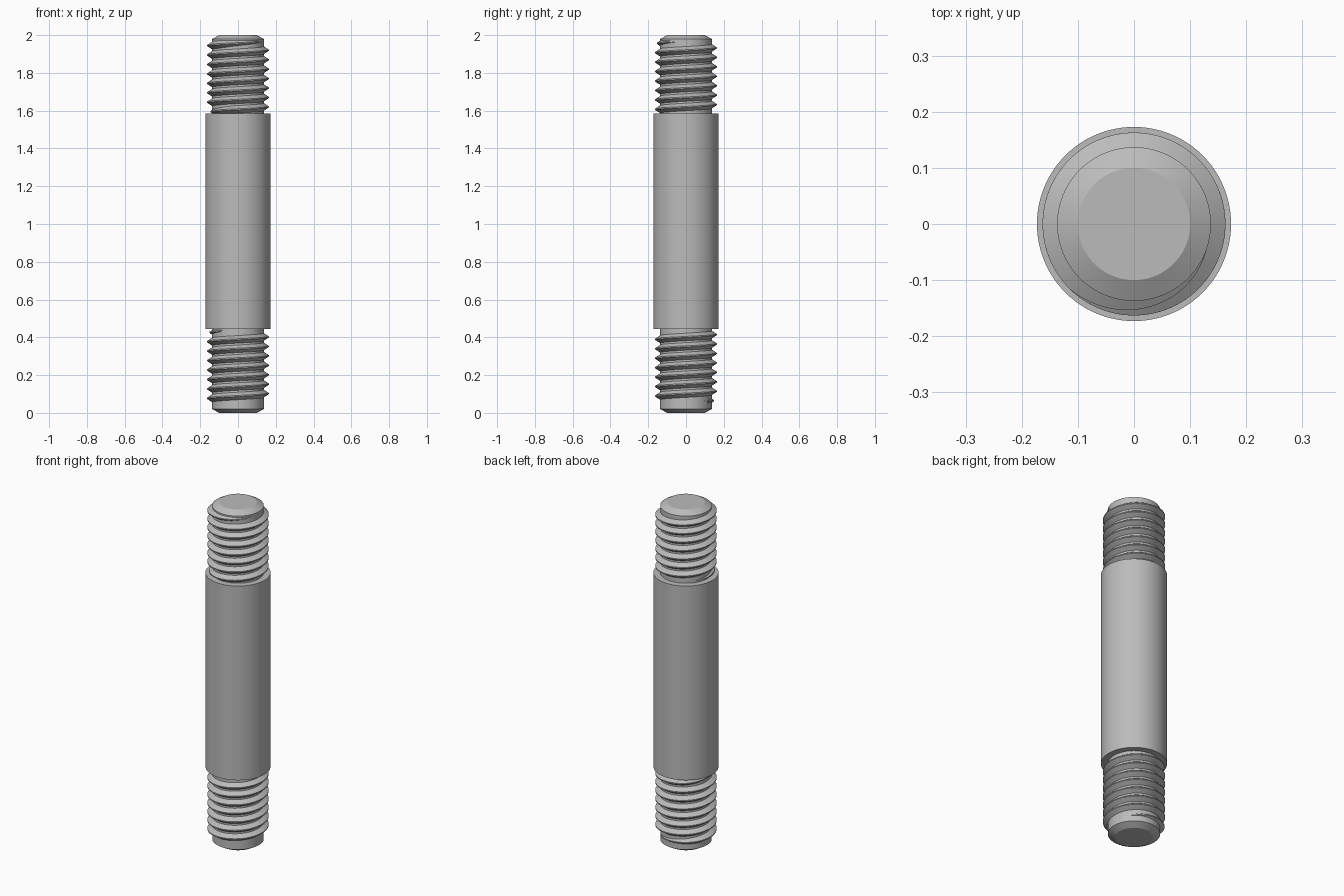
import bpy, bmesh, math

cube = bpy.data.objects.get("Cube")
if cube:
    bpy.data.objects.remove(cube, do_unlink=True)

CORE, CREST, BODY = 0.137, 0.163, 0.173
PITCH, TURNS, SIDES = 0.05, 7.54, 96

steel = bpy.data.materials.new("steel grey")
steel.use_nodes = True
GREY = (0.5, 0.5, 0.5, 1)
steel.diffuse_color = GREY
steel.node_tree.nodes["Principled BSDF"].inputs["Base Color"].default_value = GREY


def finish(name, bm):
    """Turn a bmesh into a smooth-shaded steel object."""
    bmesh.ops.recalc_face_normals(bm, faces=bm.faces)
    mesh = bpy.data.meshes.new(name)
    bm.to_mesh(mesh)
    bm.free()
    mesh.materials.append(steel)
    ob = bpy.data.objects.new(name, mesh)
    bpy.context.collection.objects.link(ob)
    bpy.ops.object.select_all(action='DESELECT')
    ob.select_set(True)
    bpy.context.view_layer.objects.active = ob
    bpy.ops.object.shade_smooth_by_angle(angle=math.radians(25))


def bridge(bm, rings):
    """Skin a series of closed rings and cap both ends."""
    for a, b in zip(rings, rings[1:]):
        for i in range(len(a)):
            j = (i + 1) % len(a)
            bm.faces.new((a[i], a[j], b[j], b[i]))
    bm.faces.new(rings[0])
    bm.faces.new(rings[-1])


def lathe(name, profile):
    bm = bmesh.new()
    angles = [math.tau * i / SIDES for i in range(SIDES)]
    bridge(bm, [[bm.verts.new((r * math.cos(a), r * math.sin(a), z)) for a in angles]
                for r, z in profile])
    finish(name, bm)


def thread(name, start_z, start_angle):
    """Right-handed ridge that fades into the core at both ends."""
    bm = bmesh.new()
    steps = int(TURNS * SIDES)
    fade = 115 / 360
    rings = []
    for i in range(steps + 1):
        turn = TURNS * i / steps
        rise = min(1, turn / fade, (TURNS - turn) / fade)
        a = math.radians(start_angle) + math.tau * turn
        z = start_z + PITCH * turn
        tip = CORE + (CREST - CORE) * rise
        half = 0.003 + 0.017 * rise
        section = ((CORE - 0.004, -half), (CORE, -half), (tip, -0.003),
                   (tip, 0.003), (CORE, half), (CORE - 0.004, half))
        rings.append([bm.verts.new((r * math.cos(a), r * math.sin(a), z + dz))
                      for r, dz in section])
    bridge(bm, rings)
    finish(name, bm)


# Plain shank and the two chamfered ends
lathe("shank", [(BODY, 0.445), (BODY, 1.585)])
lathe("lower_core", [(0.1, 0), (CORE, 0.021), (CORE, 0.46)])
lathe("upper_core", [(CORE, 1.57), (CORE, 1.979), (0.1, 2)])

# Screw threads
thread("lower_thread", 0.058, 43)
thread("upper_thread", 1.59, 146)
